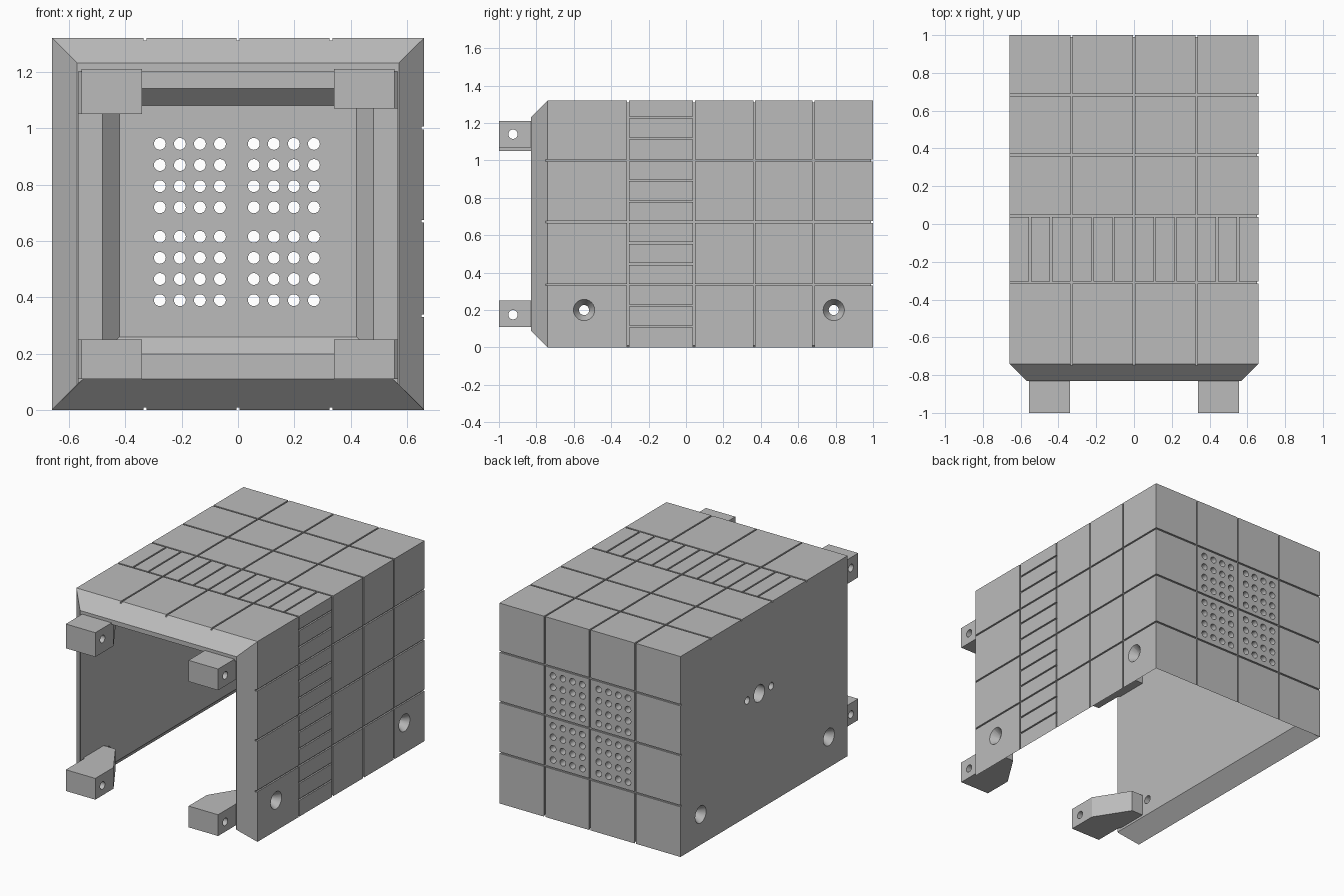
import bpy, bmesh, math
from mathutils import Matrix, Vector

if "Cube" in bpy.data.objects:
    bpy.data.objects.remove(bpy.data.objects["Cube"], do_unlink=True)

grey = bpy.data.materials.new("plain_grey")
grey.use_nodes = True
COLOR = (0.5, 0.5, 0.5, 1)
grey.diffuse_color = COLOR
grey.node_tree.nodes["Principled BSDF"].inputs["Base Color"].default_value = COLOR


def make(name, bm):
    bmesh.ops.recalc_face_normals(bm, faces=bm.faces)
    mesh = bpy.data.meshes.new(name)
    bm.to_mesh(mesh)
    bm.free()
    mesh.materials.append(grey)
    obj = bpy.data.objects.new(name, mesh)
    bpy.context.collection.objects.link(obj)
    return obj


def hull(bm, points):
    verts = [bm.verts.new(p) for p in points]
    bmesh.ops.convex_hull(bm, input=verts)


def box(bm, x, y, z):
    hull(bm, [(a, b, c) for a in x for b in y for c in z])


def rod(bm, a, b, r1, r2=None):
    # Cylinder or cone between two points
    a, b = Vector(a), Vector(b)
    turn = (b - a).to_track_quat('Z', 'Y').to_matrix().to_4x4()
    bmesh.ops.create_cone(bm, cap_ends=True, segments=24, radius1=r1, radius2=r2 or r1,
                          depth=(b - a).length, matrix=Matrix.Translation((a + b) / 2) @ turn)


def cut(obj, bm):
    # Subtract the solids in bm, then drop the cutter
    cutter = make("cutter", bm)
    cutter.hide_render = True
    mod = obj.modifiers.new("cut", 'BOOLEAN')
    mod.operation, mod.solver, mod.object = 'DIFFERENCE', 'EXACT', cutter
    bpy.context.view_layer.update()
    result = bpy.data.meshes.new_from_object(obj.evaluated_get(bpy.context.evaluated_depsgraph_get()))
    obj.modifiers.clear()
    obj.data = result
    bpy.data.objects.remove(cutter, do_unlink=True)


W, H, FRONT, LIP, BACK = 0.66, 1.32, -0.74, -0.83, 1.0
T = 0.09

# Housing with bevelled front rim
bm = bmesh.new()
hull(bm, [(x, y, z) for x in (-W, W) for y in (FRONT, BACK) for z in (0, H)]
     + [(x, LIP, z) for x in (T - W, W - T) for z in (T, H - T)])
housing = make("housing", bm)

# Hollow interior, open at the front
bm = bmesh.new()
box(bm, (-0.565, 0.565), (-1.2, 0.89), (-0.2, 1.2))
cut(housing, bm)

# Mitred lower edges
bm = bmesh.new()
hull(bm, [(sx * (W - d), y, d) for d in (-0.05, 0.11) for sx in (-1, 1) for y in (-1.2, BACK - d)])
cut(housing, bm)

# Tapered recess in the inside of the back wall
bm = bmesh.new()
hull(bm, [(sx * (0.48 - d), 0.89 + d, 0.67 + sz * (0.47 - d))
          for d in (-0.02, 0.06) for sx in (-1, 1) for sz in (-1, 1)])
cut(housing, bm)

# Panel grooves on top, left side and back
D, G = 0.01, 0.005
COLS = (-0.33, 0, 0.33)
ROWS = (0.335, 0.67, 1.0)
RINGS = (-0.31, 0.043, 0.365, 0.682)
TOP, SIDE, REAR = (H - D, H + 0.1), (W - D, W + 0.1), (BACK - D, BACK + 0.1)


def line(c):
    return (c - G, c + G)


def groove_set(boxes):
    bm = bmesh.new()
    for b in boxes:
        box(bm, *b)
    cut(housing, bm)


groove_set([(line(x), (-1, 1.2), TOP) for x in COLS])
groove_set([((-1, 1), line(y), TOP) for y in RINGS])
groove_set([(SIDE, (-1, 1.2), line(z)) for z in ROWS])
groove_set([(SIDE, line(y), (-0.1, 1.5)) for y in RINGS])
groove_set([(line(x), REAR, (-0.1, 1.5)) for x in COLS])
groove_set([((-1, 1), REAR, line(z)) for z in ROWS])

# Narrow slat grooves in the band
BAND = RINGS[:2]
groove_set([(line(0.11 * i), BAND, TOP) for i in range(-5, 6) if i % 3])
groove_set([(SIDE, BAND, line(0.1117 * i)) for i in range(1, 12) if i % 3])

# Vent holes in the back wall
bm = bmesh.new()
for block in (-1, 1):
    for i in range(4):
        for side in (-1, 1):
            for j in range(4):
                x = -0.004 + side * (0.06 + 0.071 * i)
                z = 0.667 + block * (0.052 + 0.075 * j)
                rod(bm, (x, 0.8, z), (x, 1.1, z), 0.021)
cut(housing, bm)

# Screw holes with countersinks on both sides
SCREWS = (-0.545, 0.79)
bm = bmesh.new()
for y in SCREWS:
    rod(bm, (-0.8, y, 0.2), (0.8, y, 0.2), 0.027)
cut(housing, bm)
bm = bmesh.new()
for s in (-1, 1):
    for y in SCREWS:
        rod(bm, (s * 0.67, y, 0.2), (s * 0.61, y, 0.2), 0.063, 0.027)
cut(housing, bm)

# Connector opening with two small fixing holes on the right side
bm = bmesh.new()
for y, r in ((0.055, 0.024), (0.18, 0.056), (0.305, 0.024)):
    rod(bm, (-0.8, y, 0.765), (-0.4, y, 0.765), r)
cut(housing, bm)

# Mounting lugs with tapered tails and cross holes
PLAN = ((0.555, -1), (0.34, -1), (0.34, -0.81), (0.48, -0.59), (0.6, -0.59), (0.6, -0.77), (0.555, -0.81))
LUGS = (("lower_left_lug", 1, 0.11, 0.25), ("lower_right_lug", -1, 0.11, 0.25),
        ("upper_left_lug", 1, 1.07, 1.21), ("upper_right_lug", -1, 1.05, 1.21))
parts = [housing]
for name, s, low, high in LUGS:
    bm = bmesh.new()
    face = bm.faces.new([bm.verts.new((s * x, y, low)) for x, y in PLAN])
    ext = bmesh.ops.extrude_face_region(bm, geom=[face])["geom"]
    bmesh.ops.translate(bm, vec=(0, 0, high - low),
                        verts=[v for v in ext if isinstance(v, bmesh.types.BMVert)])
    lug = make(name, bm)
    z = 0.175 if low < 0.5 else 1.14
    bm = bmesh.new()
    rod(bm, (s * 0.2, -0.925, z), (s * 0.7, -0.925, z), 0.025)
    cut(lug, bm)
    parts.append(lug)

# Smooth hole walls, crisp edges
for obj in bpy.context.view_layer.objects:
    obj.select_set(obj in parts)
bpy.context.view_layer.objects.active = housing
bpy.ops.object.shade_smooth_by_angle(angle=math.radians(25))
